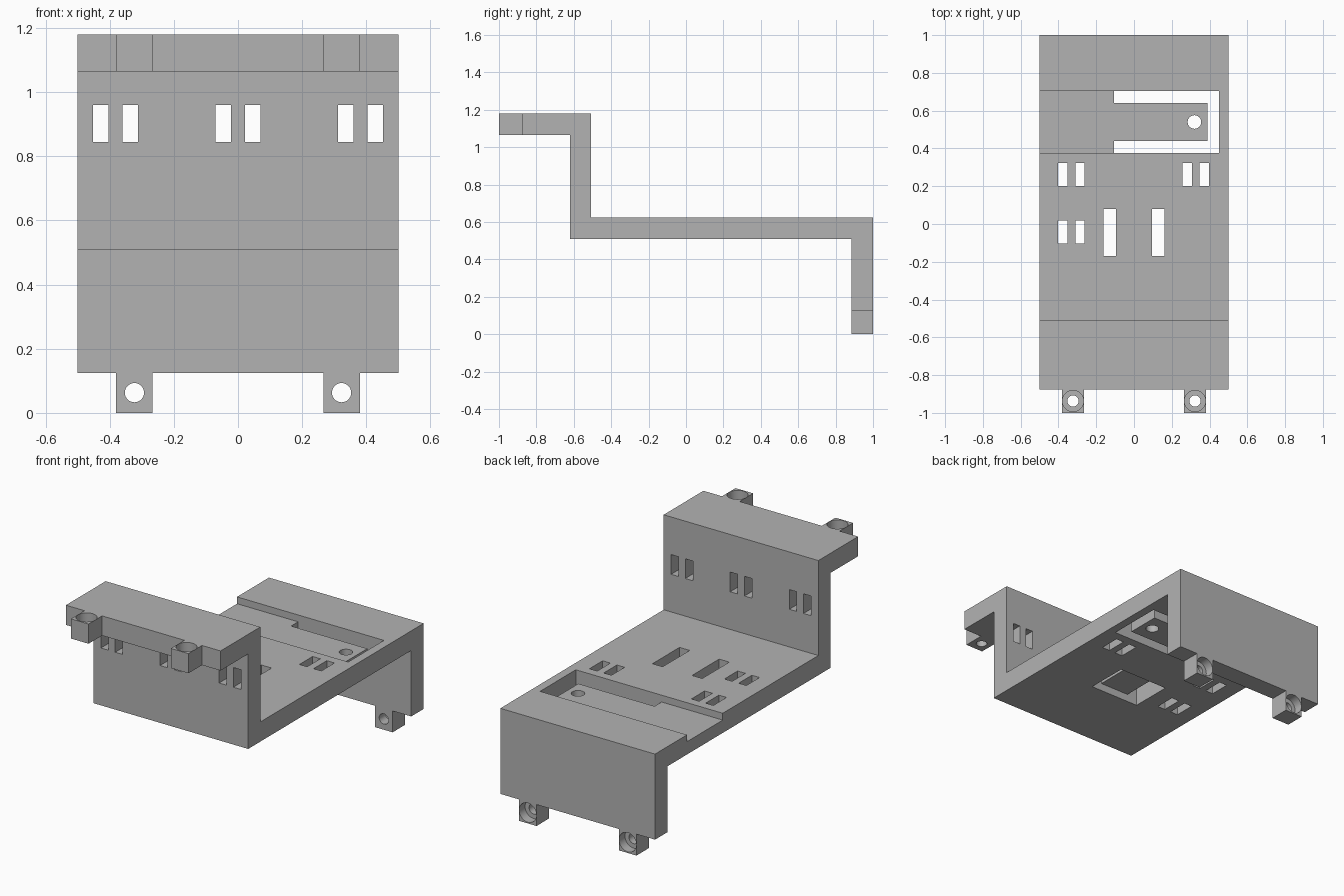
import bpy, bmesh, math
from mathutils import Vector

cube = bpy.data.objects.get("Cube")
if cube:
    bpy.data.objects.remove(cube, do_unlink=True)

grey = bpy.data.materials.new("plain grey")
grey.use_nodes = True
GREY = (0.45, 0.45, 0.45, 1)
grey.diffuse_color = GREY
grey.node_tree.nodes["Principled BSDF"].inputs["Base Color"].default_value = GREY


def prism(name, points, axis, lo, hi):
    """Extrude a 2D outline along x, y or z from lo to hi."""
    place = {"x": lambda a, b, t: (t, a, b),
             "y": lambda a, b, t: (a, t, b),
             "z": lambda a, b, t: (a, b, t)}[axis]
    bm = bmesh.new()
    face = bm.faces.new([bm.verts.new(place(a, b, lo)) for a, b in points])
    moved = bmesh.ops.extrude_face_region(bm, geom=[face])["geom"]
    verts = [v for v in moved if isinstance(v, bmesh.types.BMVert)]
    bmesh.ops.translate(bm, verts=verts, vec=Vector(place(0, 0, hi - lo)))
    bmesh.ops.recalc_face_normals(bm, faces=bm.faces)
    mesh = bpy.data.meshes.new(name)
    bm.to_mesh(mesh)
    bm.free()
    mesh.materials.append(grey)
    obj = bpy.data.objects.new(name, mesh)
    bpy.context.collection.objects.link(obj)
    return obj


def box(name, x, y, z):
    outline = [(x[0], y[0]), (x[1], y[0]), (x[1], y[1]), (x[0], y[1])]
    return prism(name, outline, "z", z[0], z[1])


def rod(name, centre, radius, axis, lo, hi, sides=32):
    turns = [math.tau * i / sides for i in range(sides)]
    outline = [(centre[0] + radius * math.cos(t), centre[1] + radius * math.sin(t)) for t in turns]
    return prism(name, outline, axis, lo, hi)


def cut(target, cutter):
    """Subtract the cutter and remove it."""
    cutter.hide_render = True
    mod = target.modifiers.new("cut", "BOOLEAN")
    mod.operation, mod.solver, mod.object = "DIFFERENCE", "EXACT", cutter
    bpy.context.view_layer.objects.active = target
    bpy.ops.object.modifier_apply(modifier=mod.name)
    bpy.data.objects.remove(cutter, do_unlink=True)


# Stepped bracket: front flange, upright wall, flat plate, back leg
UNDER, TOP = 0.51, 0.625
profile = [(-0.875, 1.065), (-0.62, 1.065), (-0.62, UNDER), (0.885, UNDER), (0.885, 0.125),
           (1, 0.125), (1, TOP), (-0.508, TOP), (-0.508, 1.18), (-0.875, 1.18)]
bracket = prism("stepped_bracket", profile, "x", -0.5, 0.5)

# Paired slots through the upright wall
for centre in (-0.382, 0, 0.382):
    for side in (-1, 1):
        x = centre + side * 0.046
        cut(bracket, box("wall_slot", (x - 0.024, x + 0.024), (-0.7, -0.4), (0.845, 0.96)))

# Paired slots through the plate
for cx, cy in ((-0.332, 0.262), (0.327, 0.262), (-0.332, -0.043)):
    for side in (-1, 1):
        x = cx + side * 0.046
        cut(bracket, box("plate_slot", (x - 0.025, x + 0.025), (cy - 0.061, cy + 0.061), (0.4, 0.7)))

# Two long slots joined by a shallow pocket underneath
for side in (-1, 1):
    x = side * 0.128
    cut(bracket, box("strap_slot", (x - 0.033, x + 0.033), (-0.17, 0.08), (0.4, 0.7)))
cut(bracket, box("strap_pocket", (-0.161, 0.161), (-0.17, 0.08), (0.4, 0.555)))

# Channel open on one side, with a flexible tongue cut free inside it
cut(bracket, box("channel", (-0.6, 0.45), (0.375, 0.705), (0.585, 0.8)))
around = [(-0.105, 0.375), (0.45, 0.375), (0.45, 0.705), (-0.105, 0.705),
          (-0.105, 0.64), (0.388, 0.64), (0.388, 0.44), (-0.105, 0.44)]
cut(bracket, prism("tongue_gap", around, "z", 0.4, 0.7))
cut(bracket, rod("tongue_hole", (0.32, 0.54), 0.036, "z", 0.4, 0.7))
parts = [bracket]

# Counterbored screw tabs: upper pair at the front, lower pair at the back
for side, word in ((-1, "right"), (1, "left")):
    x = side * 0.323
    span = (x - 0.057, x + 0.057)
    upper = box("upper_tab_" + word, span, (-1, -0.875), (1.065, 1.18))
    cut(upper, rod("bore", (x, -0.937), 0.03, "z", 1, 1.3))
    cut(upper, rod("counterbore", (x, -0.937), 0.056, "z", 1.125, 1.3))
    lower = box("lower_tab_" + word, span, (0.885, 1), (0, 0.125))
    cut(lower, rod("bore", (x, 0.063), 0.03, "y", 0.8, 1.1))
    cut(lower, rod("counterbore", (x, 0.063), 0.056, "y", 0.945, 1.1))
    parts += [upper, lower]

# Smooth the round holes, keep all corners sharp
bpy.ops.object.select_all(action="DESELECT")
for part in parts:
    part.select_set(True)
bpy.context.view_layer.objects.active = bracket
bpy.ops.object.shade_smooth_by_angle(angle=math.radians(30))
